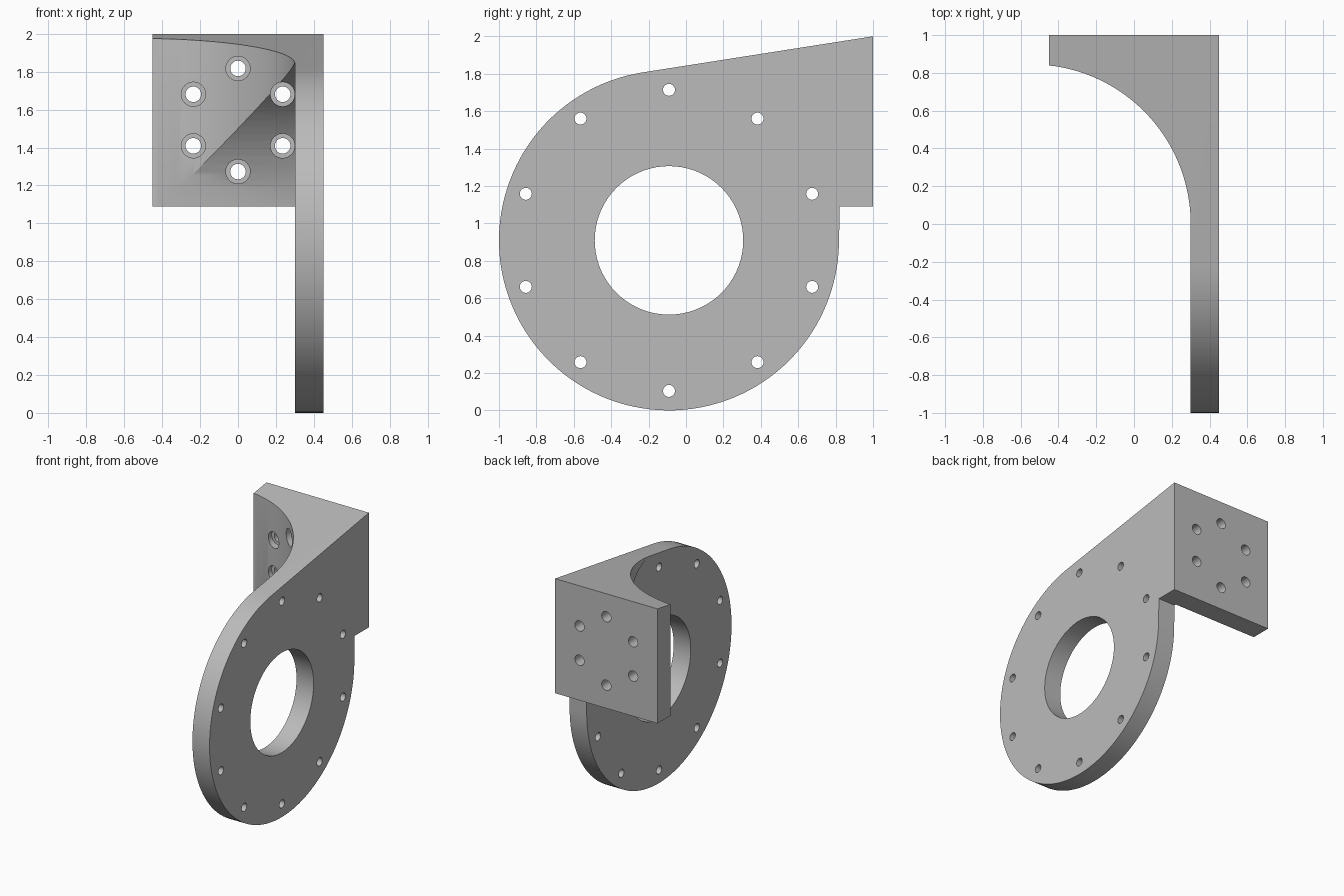
import bpy, bmesh, math
from mathutils import Vector

if "Cube" in bpy.data.objects:
    bpy.data.objects.remove(bpy.data.objects["Cube"])

CY, CZ, R = -0.091, 0.909, 0.909      # disc centre and radius
PLATE_IN, PLATE_OUT = 0.30, 0.45      # disc plate faces in x
FLANGE_BOTTOM = 1.09


def prism(name, pts, direction):
    """Closed solid: a planar outline pushed along a direction."""
    bm = bmesh.new()
    face = bm.faces.new([bm.verts.new(p) for p in pts])
    ext = bmesh.ops.extrude_face_region(bm, geom=[face])
    moved = [g for g in ext["geom"] if isinstance(g, bmesh.types.BMVert)]
    bmesh.ops.translate(bm, verts=moved, vec=Vector(direction))
    bmesh.ops.recalc_face_normals(bm, faces=bm.faces)
    mesh = bpy.data.meshes.new(name)
    bm.to_mesh(mesh)
    bm.free()
    obj = bpy.data.objects.new(name, mesh)
    bpy.context.collection.objects.link(obj)
    return obj


def arc(cu, cv, r, start, end, n):
    return [(cu + r * math.cos(a), cv + r * math.sin(a))
            for a in (start + (end - start) * i / n for i in range(n + 1))]


def circle(cu, cv, r, n):
    return arc(cu, cv, r, 0, 2 * math.pi, n)[:-1]


def x_prism(name, yz, x0, x1):
    return prism(name, [(x0, y, z) for y, z in yz], (x1 - x0, 0, 0))


def y_prism(name, xz, y0, y1):
    return prism(name, [(x, y0, z) for x, z in xz], (0, y1 - y0, 0))


def combine(target, cutter, operation):
    cutter.hide_render = True
    mod = target.modifiers.new(operation.lower(), 'BOOLEAN')
    mod.operation, mod.solver, mod.object = operation, 'EXACT', cutter
    bpy.context.view_layer.objects.active = target
    bpy.ops.object.modifier_apply(modifier=mod.name)
    bpy.data.objects.remove(cutter, do_unlink=True)


def tangent_angle(y, z, side):
    """Angle on the disc where a line from (y, z) touches it."""
    dy, dz = y - CY, z - CZ
    return math.atan2(dz, dy) + side * math.acos(R / math.hypot(dy, dz))


# Side outline: disc running tangentially into the flange
a0 = tangent_angle(1.0, 2.0, 1)
a1 = tangent_angle(0.822, FLANGE_BOTTOM, -1) + 2 * math.pi
outline = arc(CY, CZ, R, a0, a1, 90)
outline += [(0.822, FLANGE_BOTTOM), (1.0, FLANGE_BOTTOM), (1.0, 2.0)]
bracket = x_prism("bracket", outline, -0.45, PLATE_OUT)

# Plan outline: plate, concave sweep and flange
FX = -0.545
FR = PLATE_IN - FX
plan = arc(FX, 0, FR, 0, math.acos((-0.45 - FX) / FR), 40)
plan += [(-0.45, 1.1), (0.6, 1.1), (0.6, -1.1), (PLATE_IN, -1.1)]
combine(bracket, prism("plan_solid", [(x, y, -0.1) for x, y in plan], (0, 0, 2.3)), 'INTERSECT')

# Round clearance around the disc on the inner side
combine(bracket, x_prism("clearance", circle(CY, CZ, 0.945, 128), -0.7, PLATE_IN), 'DIFFERENCE')

# Central opening and ring of ten bolt holes in the disc
combine(bracket, x_prism("opening", circle(CY, CZ, 0.397, 72), 0.2, 0.6), 'DIFFERENCE')
for y, z in [(CY + 0.805 * math.sin(k * math.pi / 5), CZ + 0.805 * math.cos(k * math.pi / 5))
             for k in range(10)]:
    combine(bracket, x_prism("disc_hole", circle(y, z, 0.032, 24), 0.2, 0.6), 'DIFFERENCE')

# Six counterbored holes in the flange
for k in range(6):
    x = 0.272 * math.sin(k * math.pi / 3)
    z = 1.545 + 0.272 * math.cos(k * math.pi / 3)
    combine(bracket, y_prism("counterbore", circle(x, z, 0.064, 32), -0.2, 0.85), 'DIFFERENCE')
    combine(bracket, y_prism("flange_hole", circle(x, z, 0.041, 32), 0.5, 1.2), 'DIFFERENCE')

# Grey finish
grey = bpy.data.materials.new("grey")
grey.diffuse_color = (0.5, 0.5, 0.5, 1)
grey.use_nodes = True
grey.node_tree.nodes["Principled BSDF"].inputs["Base Color"].default_value = grey.diffuse_color
bracket.data.materials.clear()
bracket.data.materials.append(grey)
for p in bracket.data.polygons:
    p.material_index = 0

bpy.ops.object.select_all(action='DESELECT')
bracket.select_set(True)
bpy.context.view_layer.objects.active = bracket
bpy.ops.object.shade_smooth_by_angle(angle=math.radians(30))
